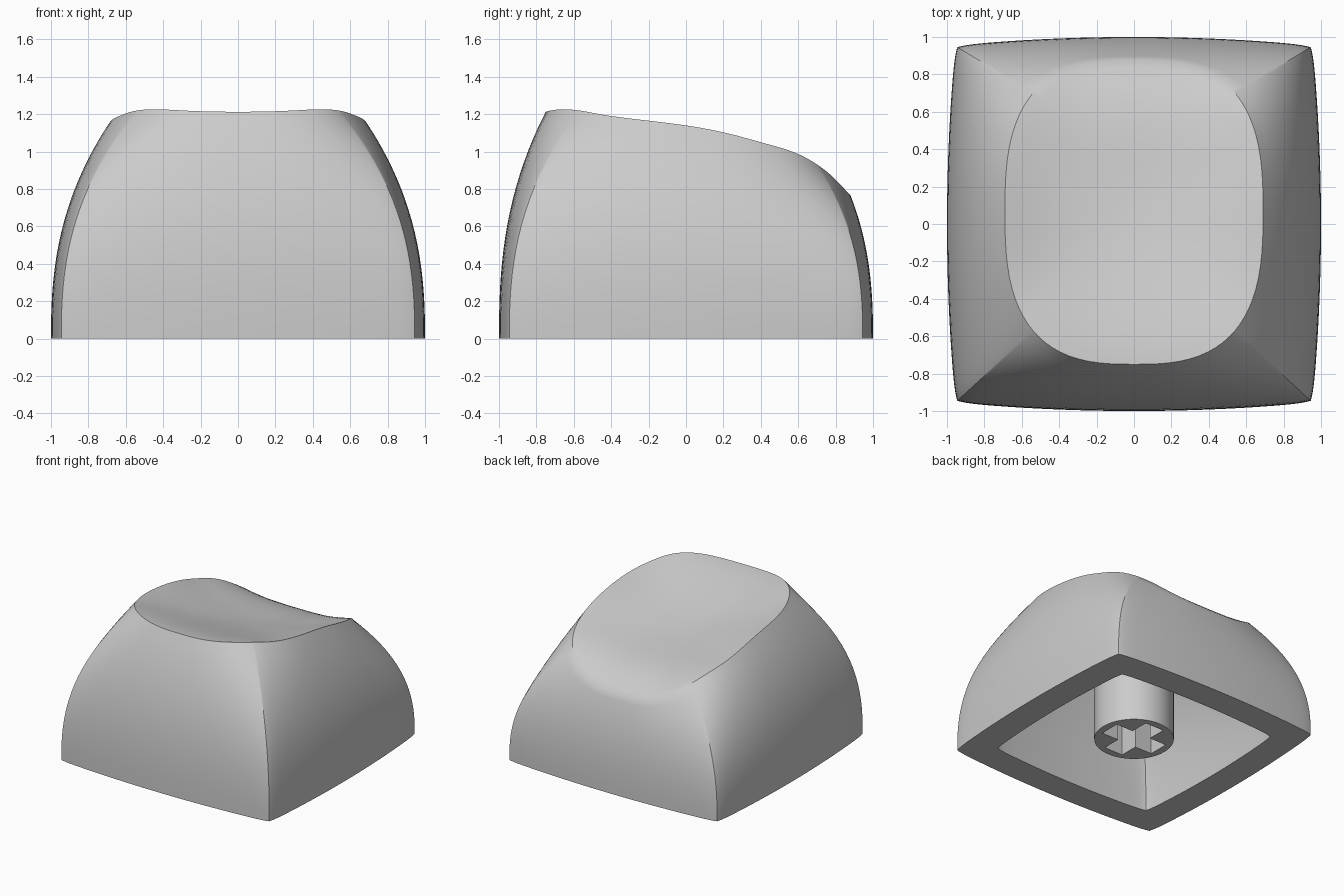
import bpy, bmesh, math

if "Cube" in bpy.data.objects:
    bpy.data.objects.remove(bpy.data.objects["Cube"])

SEG = 28          # points along each of the four sides
CY = 0.065        # centre of the dished top in y

# side profile of the top rim (y, z)
PROFILE = [(-0.9, 1.14), (-0.75, 1.213), (-0.62, 1.225), (-0.4, 1.19), (0, 1.14),
           (0.2, 1.103), (0.4, 1.05), (0.6, 0.987), (0.75, 0.895), (0.88, 0.765), (0.95, 0.68)]


def rim_height(y):
    """Smooth curve through PROFILE."""
    P = PROFILE
    i = max(1, min(len(P) - 3, sum(p[0] <= y for p in P) - 1))
    (xa, za), (x0, z0), (x1, z1), (xb, zb) = P[i - 1:i + 3]
    h = x1 - x0
    t = (y - x0) / h
    m0, m1 = (z1 - za) / (x1 - xa) * h, (zb - z0) / (xb - x0) * h
    return ((2*t**3 - 3*t**2 + 1) * z0 + (t**3 - 2*t**2 + t) * m0
            + (3*t**2 - 2*t**3) * z1 + (t**3 - t**2) * m1)


def slope_height(y):
    """Tilted plane that the dish is sunk into."""
    return 1.12 - 0.2 * y


def outlines():
    """Matching base (bulged square) and rim (rounded) outlines."""
    base, rim = [], []
    for side in range(4):
        c, s = ((1, 0), (0, 1), (-1, 0), (0, -1))[side]
        for k in range(SEG):
            u = math.sin(math.pi / 2 * (2 * k / SEG - 1))
            a, b = 1 - 0.045 * u * u - 0.010 * u ** 20, 0.945 * u
            base.append((a * c - b * s, a * s + b * c))
            w = math.tan(u * math.pi / 4)
            dx, dy = c - w * s, s + w * c
            r = (abs(dx) ** 2.8 + abs(dy) ** 2.8) ** (-1 / 2.8)
            rim.append((0.69 * r * dx, CY + 0.815 * r * dy))
    return base, rim


BASE, RIM = outlines()


def shell_rings(scale, drop):
    """Rings from the base up the wall, then inward over the dish."""
    rings = []
    for j in range(19):
        v = j / 18
        f = v ** 2.5
        rings.append([(scale * (bx + (rx - bx) * f), scale * (by + (ry - by) * f),
                       v * (rim_height(ry) - drop)) for (bx, by), (rx, ry) in zip(BASE, RIM)])
    for j in range(1, 18):
        s = 1 - j / 18
        ring = []
        for rx, ry in RIM:
            x, y = s * rx, CY + s * (ry - CY)
            edge = rim_height(ry) - slope_height(ry)
            z = slope_height(y) + edge * s ** 4 - 0.10 * (1 - s * s) ** 1.15 - drop
            ring.append((scale * x, scale * y, z))
        rings.append(ring)
    return rings


def finish(bm, name, mat):
    bmesh.ops.recalc_face_normals(bm, faces=bm.faces)
    mesh = bpy.data.meshes.new(name)
    bm.to_mesh(mesh)
    bm.free()
    mesh.materials.append(mat)
    ob = bpy.data.objects.new(name, mesh)
    bpy.context.collection.objects.link(ob)
    bpy.ops.object.select_all(action='DESELECT')
    ob.select_set(True)
    bpy.context.view_layer.objects.active = ob
    bpy.ops.object.shade_smooth_by_angle(angle=math.radians(32))


def bridge(bm, a, b):
    n = len(a)
    for i in range(n):
        bm.faces.new((a[i], a[(i + 1) % n], b[(i + 1) % n], b[i]))


grey = bpy.data.materials.new("light grey plastic")
grey.diffuse_color = (0.6, 0.6, 0.6, 1)
grey.use_nodes = True
grey.node_tree.nodes["Principled BSDF"].inputs["Base Color"].default_value = grey.diffuse_color

# hollow cap: outer shell, inner cavity, flat lip between them
bm = bmesh.new()
lips = []
for scale, drop in ((1.0, 0.0), (0.77, 0.22)):
    loops = [[bm.verts.new(p) for p in ring] for ring in shell_rings(scale, drop)]
    for a, b in zip(loops, loops[1:]):
        bridge(bm, a, b)
    centre = bm.verts.new((0, scale * CY, slope_height(CY) - 0.10 - drop))
    last = loops[-1]
    for i in range(len(last)):
        bm.faces.new((last[i], last[(i + 1) % len(last)], centre))
    lips.append(loops[0])
bridge(bm, lips[0], lips[1])
finish(bm, "cap_shell", grey)

# stem: round post with a cross-shaped socket in its lower end
bm = bmesh.new()
R, L, W, Z0, TOP, DEPTH = 0.30, 0.24, 0.085, 0.03, 0.88, 0.5
circle = [(R * math.cos(i * math.tau / 48), R * math.sin(i * math.tau / 48)) for i in range(48)]
cross = []
for c, s in ((1, 0), (0, 1), (-1, 0), (0, -1)):
    cross += [(a * c - b * s, a * s + b * c) for a, b in ((L, -W), (L, W), (W, W))]
rim_edges = []
for pts, top in ((circle, TOP), (cross, DEPTH)):
    low = [bm.verts.new((x, y, Z0)) for x, y in pts]
    high = [bm.verts.new((x, y, top)) for x, y in pts]
    bridge(bm, low, high)
    bm.faces.new(high)
    rim_edges += [bm.edges.get((low[i - 1], low[i])) for i in range(len(low))]
bmesh.ops.triangle_fill(bm, edges=rim_edges, use_beauty=True, normal=(0, 0, -1))
finish(bm, "stem", grey)
